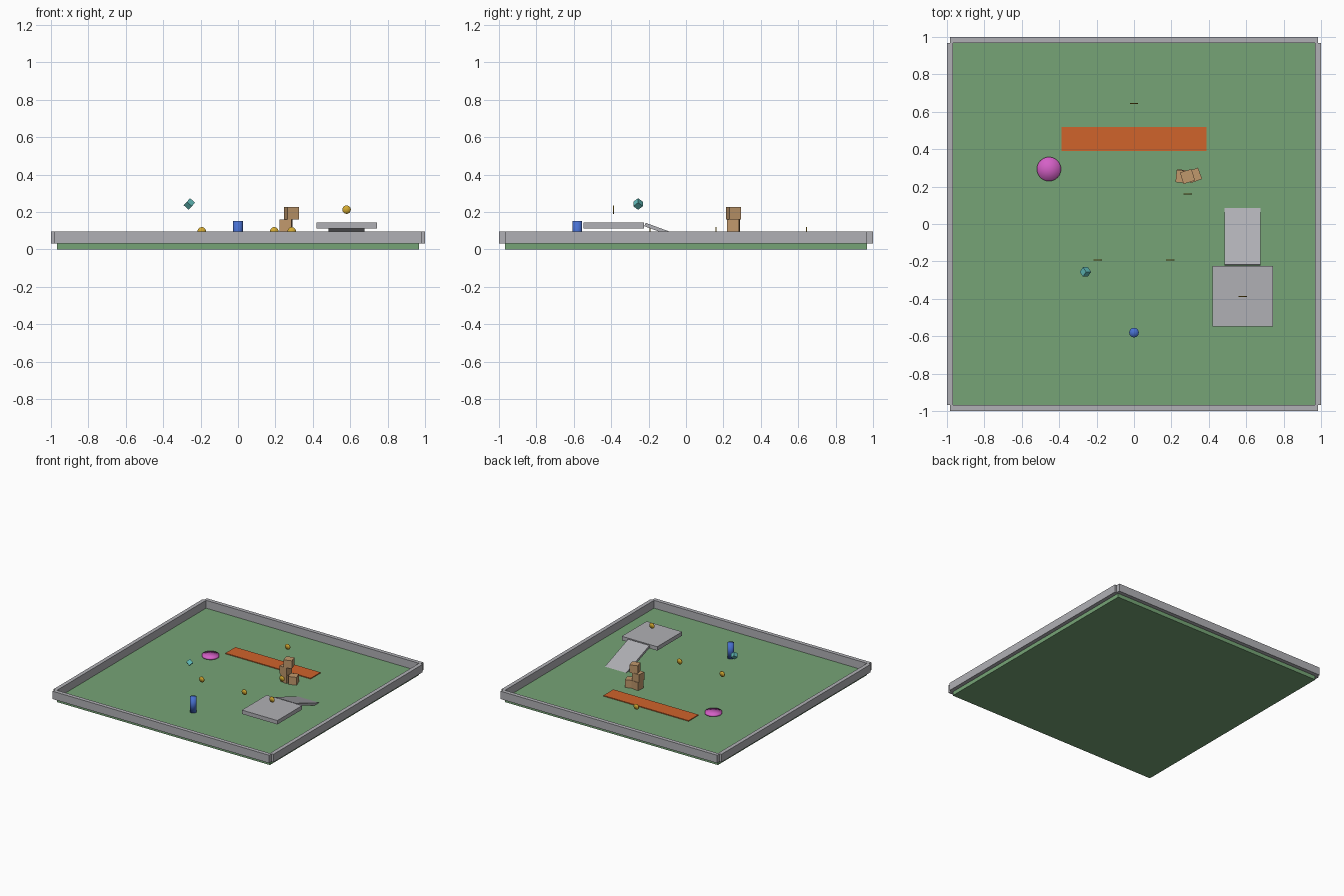
import bpy, bmesh, math
from mathutils import Matrix, Euler

if "Cube" in bpy.data.objects:
    bpy.data.objects.remove(bpy.data.objects["Cube"])

U = 1 / 15.5          # one layout unit
FLOOR = 0.5 * U       # top of the ground slab


def material(name, rgb):
    lin = [((c / 255 + 0.055) / 1.055) ** 2.4 for c in rgb]
    m = bpy.data.materials.new(name)
    m.diffuse_color = (*lin, 1)
    m.use_nodes = True
    m.node_tree.nodes["Principled BSDF"].inputs["Base Color"].default_value = m.diffuse_color
    return m


GREEN = material("grass green", (118, 164, 118))
GREY = material("stone grey", (176, 176, 181))
ORANGE = material("hazard orange", (208, 99, 43))
BROWN = material("crate brown", (192, 152, 108))
BLUE = material("blue", (72, 112, 208))
PINK = material("magenta", (212, 96, 198))
GOLD = material("gold", (212, 170, 50))
TEAL = material("teal", (98, 188, 186))


def finish(name, bm, mat, loc, rot, smooth=False):
    me = bpy.data.meshes.new(name)
    for f in bm.faces:
        f.smooth = smooth
    bm.to_mesh(me)
    bm.free()
    me.materials.append(mat)
    ob = bpy.data.objects.new(name, me)
    ob.location = loc
    ob.rotation_euler = Euler([math.radians(a) for a in rot])
    bpy.context.collection.objects.link(ob)
    return ob


def box(name, mat, size, loc, rot=(0, 0, 0)):
    bm = bmesh.new()
    bmesh.ops.create_cube(bm, size=1, matrix=Matrix.Diagonal((*size, 1)))
    return finish(name, bm, mat, loc, rot)


def disc(name, mat, r, h, loc, rot=(0, 0, 0), sides=24):
    # softly shaded cylinder with fan caps
    bm = bmesh.new()
    bmesh.ops.create_cone(bm, cap_ends=True, cap_tris=True, segments=sides,
                          radius1=r, radius2=r, depth=h)
    return finish(name, bm, mat, loc, rot, smooth=True)


# Ground slab
box("ground", GREEN, (30 * U, 30 * U, FLOOR), (0, 0, FLOOR / 2))

# Perimeter walls, with small notches at the corners
wall_z = FLOOR + U / 2
for s, fb, lr in ((-1, "front", "left"), (1, "back", "right")):
    box(fb + "_wall", GREY, (30.5 * U, 0.5 * U, U), (0, s * 15.25 * U, wall_z))
    box(lr + "_wall", GREY, (0.5 * U, 30 * U, U), (s * 15.25 * U, 0, wall_z))

# Raised platform and its ramp
box("platform", GREY, (5 * U, 5 * U, 0.5 * U), (9 * U, -6 * U, 2 * U))
box("ramp", GREY, (3 * U, 5 * U, 0.3 * U), (9 * U, -1.05 * U, 0.078), (-20, 0, 0))

# Orange floor strip and round bounce pad
box("floor_strip", ORANGE, (12 * U, 2 * U, 0.1 * U), (0, 7.05 * U, FLOOR + 0.05 * U))
disc("bounce_pad", PINK, U, 0.2 * U, (-7.05 * U, 4.55 * U, FLOOR + 0.1 * U), sides=32)

# Stacked crates: (x, y, level, turn)
for i, (x, y, level, turn) in enumerate(((0.260, 0.257, 0, -8), (0.323, 0.260, 0, 20),
                                         (0.257, 0.253, 1, -5), (0.286, 0.254, 2, 17))):
    box(f"crate_{i + 1}", BROWN, (U, U, U), (x, y, FLOOR + (level + 0.5) * U), (0, 0, turn))

# Upright blue marker
disc("blue_pillar", BLUE, 0.4 * U, 0.121, (0, -9 * U, FLOOR + 0.0605), sides=16)

# Thin coins facing forward
for i, (x, y, z) in enumerate(((-3, -3, 1), (3, -3, 1), (4.45, 2.5, 1), (0, 10, 1), (9, -6, 2.8))):
    disc(f"coin_{i + 1}", GOLD, 0.35 * U, 0.08 * U, (x * U, y * U, FLOOR + z * U),
         (90, 0, 0))

# Floating tilted cube
box("floating_cube", TEAL, (0.036,) * 3, (-0.26, -0.256, 0.243), (45, 42, 0))
